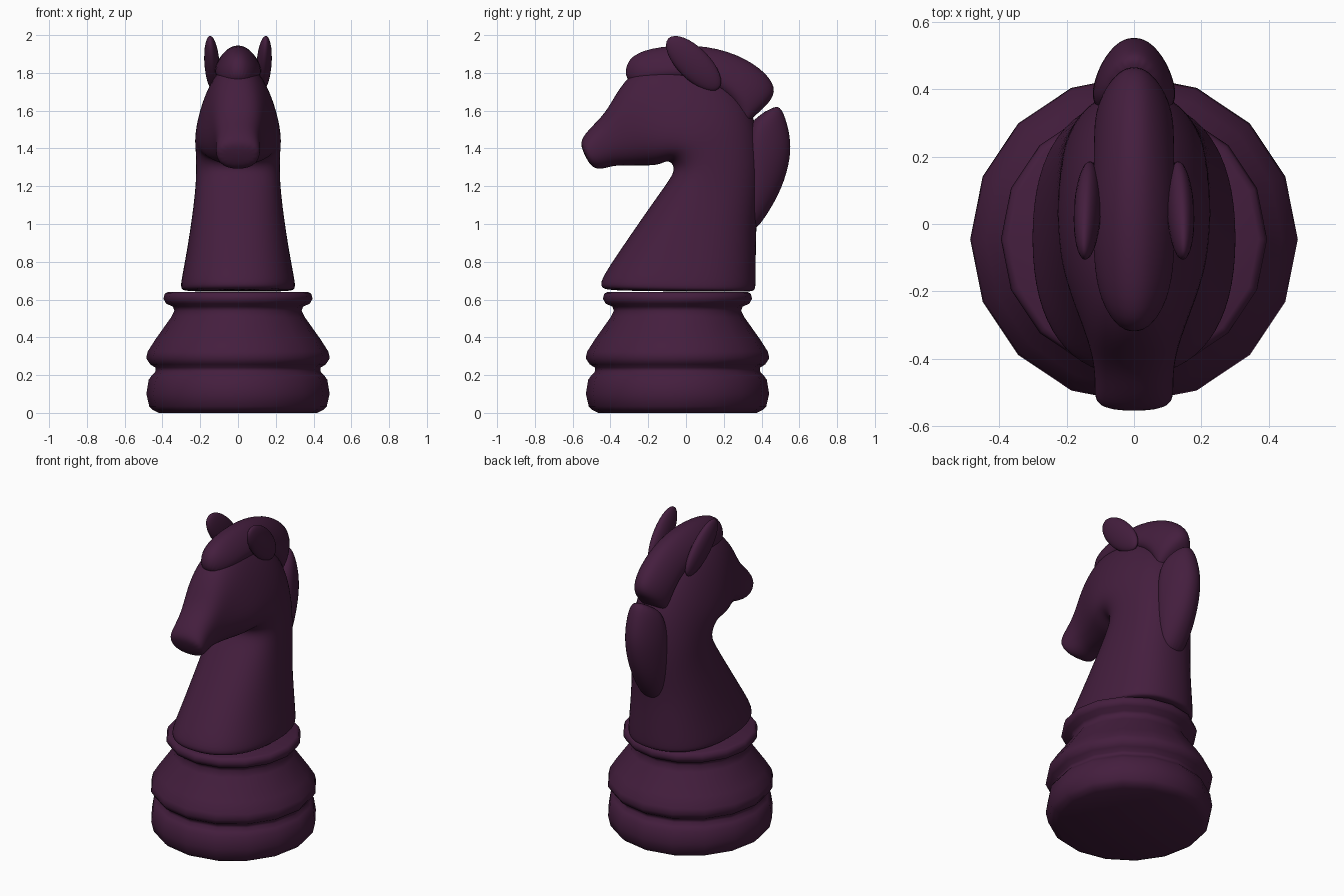
import bpy, bmesh
from math import sin, cos, pi, radians, copysign
from mathutils import Vector

mat = bpy.data.materials.new("dark_plum")
mat.diffuse_color = (0.058, 0.013, 0.048, 1)


def skin(name, rings, subdiv=0):
    """Join equal rings of points into a capped, smooth-shaded tube."""
    bm = bmesh.new()
    vs = [[bm.verts.new(p) for p in ring] for ring in rings]
    n = len(vs[0])
    for a, b in zip(vs, vs[1:]):
        for i in range(n):
            j = (i + 1) % n
            bm.faces.new((a[i], a[j], b[j], b[i]))
    bm.faces.new(vs[0])
    bm.faces.new(vs[-1])
    bmesh.ops.recalc_face_normals(bm, faces=bm.faces)
    for f in bm.faces:
        f.smooth = True
    me = bpy.data.meshes.new(name)
    bm.to_mesh(me)
    bm.free()
    ob = bpy.data.objects.new(name, me)
    bpy.context.collection.objects.link(ob)
    me.materials.append(mat)
    if subdiv:
        mod = ob.modifiers.new("smooth", 'SUBSURF')
        mod.levels = mod.render_levels = subdiv
    return ob


def section(fy, fz, by, bz, w, taper, n=16, e=0.85):
    """Oval ring spanning a front and a back point in the side plane."""
    f, b = Vector((0, fy, fz)), Vector((0, by, bz))
    ring = []
    for i in range(n):
        a = 2 * pi * (i + 0.5) / n
        s, t = (copysign(abs(v) ** e, v) for v in (sin(a), cos(a)))
        p = (f + b) / 2 + (b - f) / 2 * t * 1.02
        ring.append((w * 1.02 * s * (1 - taper * t), p.y, p.z))
    return ring


# Turned base, 16 sides
profile = [(.42, 0), (.45, .015), (.47, .035), (.485, .10), (.473, .175), (.455, .20),
           (.436, .22), (.438, .24), (.465, .257), (.486, .29), (.478, .325), (.44, .385),
           (.355, .505), (.337, .54), (.345, .563), (.38, .578), (.395, .605),
           (.387, .632), (.37, .64), (.2, .64)]
skin("base", [[(r * cos(k * pi / 8), r * sin(k * pi / 8) - .045, z) for k in range(16)]
              for r, z in profile])

# Neck and head: sections fan around the throat and run out to the muzzle
body = [(-.40, .645, .33, .64, .27, 0), (-.45, .66, .365, .645, .303, 0),
        (-.455, .70, .37, .68, .303, 0), (-.37, .83, .37, .80, .278, 0),
        (-.24, 1.02, .37, .98, .248, .03), (-.12, 1.19, .39, 1.15, .225, .08),
        (-.055, 1.28, .40, 1.30, .218, .14), (-.075, 1.325, .385, 1.48, .218, .2),
        (-.10, 1.335, .33, 1.65, .218, .28), (-.13, 1.32, .19, 1.79, .213, .3),
        (-.17, 1.31, .0, 1.86, .205, .3), (-.23, 1.31, -.19, 1.87, .18, .25),
        (-.31, 1.31, -.335, 1.76, .145, .12), (-.38, 1.31, -.415, 1.60, .122, 0),
        (-.43, 1.295, -.49, 1.525, .116, 0), (-.47, 1.29, -.55, 1.46, .118, -.05),
        (-.51, 1.31, -.56, 1.41, .10, 0)]
skin("neck_and_head", [section(*s) for s in body], 2)

# Upper mane crest, from forelock to nape
crest = [(-.27, 1.73, -.325, 1.77, .045, .2), (-.21, 1.74, -.315, 1.875, .085, .35),
         (-.13, 1.75, -.20, 1.935, .11, .38), (.03, 1.76, .06, 1.955, .115, .38),
         (.16, 1.71, .28, 1.90, .11, .38), (.24, 1.64, .43, 1.80, .11, .38),
         (.27, 1.58, .485, 1.70, .10, .38), (.29, 1.53, .42, 1.62, .085, .3),
         (.30, 1.51, .36, 1.57, .06, .2)]
skin("upper_mane", [section(*s) for s in crest], 2)

# Lower mane lock on the back of the neck
lock = [(.36, 1.56, .48, 1.635, .055, .25), (.33, 1.50, .515, 1.60, .10, .35),
        (.31, 1.39, .553, 1.47, .115, .35), (.31, 1.28, .555, 1.35, .115, .35),
        (.31, 1.15, .51, 1.19, .105, .35), (.32, 1.04, .43, 1.05, .085, .3),
        (.33, .97, .37, .97, .05, .2)]
skin("lower_mane", [section(*s) for s in lock], 2)

# Pair of forward-leaning ears
for side, label in ((-1, "left"), (1, "right")):
    bpy.ops.mesh.primitive_uv_sphere_add(segments=24, ring_count=16, radius=1,
                                         location=(side * .138, .04, 1.85),
                                         rotation=(radians(45), radians(side * 4), 0))
    ear = bpy.context.object
    ear.name = label + "_ear"
    ear.scale = (.04, .085, .188)
    ear.data.materials.append(mat)
    bpy.ops.object.shade_smooth()
